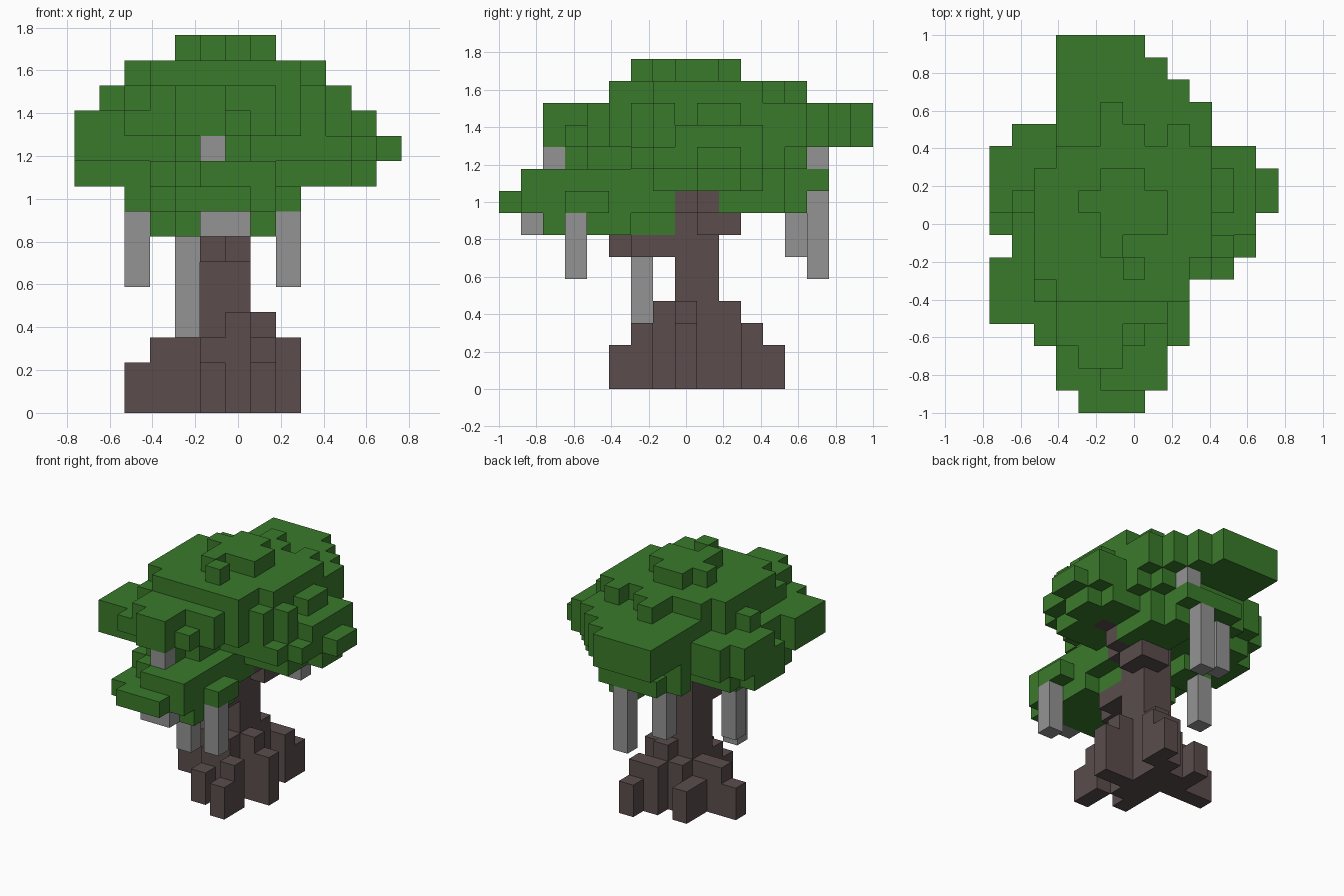
import bpy
import bmesh
from mathutils import Vector

if "Cube" in bpy.data.objects:
    bpy.data.objects.remove(bpy.data.objects["Cube"], do_unlink=True)

UNIT = 2 / 17                       # edge of one block
ORIGIN = Vector((6.5, 8.5, 0))      # grid point at the model's centre


def make_material(name, colour):
    material = bpy.data.materials.new(name)
    material.use_nodes = True
    material.diffuse_color = (*colour, 1)
    shader = material.node_tree.nodes["Principled BSDF"]
    shader.inputs["Base Color"].default_value = (*colour, 1)
    shader.inputs["Roughness"].default_value = 0.9
    return material


def tier(bottom, top, *rectangles):
    """Grid cells covered by (x0, x1, y0, y1) rectangles between two heights."""
    return {(x, y, z)
            for x0, x1, y0, y1 in rectangles
            for x in range(x0, x1)
            for y in range(y0, y1)
            for z in range(bottom, top)}


def column(x, y, bottom, top):
    return tier(bottom, top, (x, x + 1, y, y + 1))


def build_blocks(name, cells, material):
    """Skin a set of grid cells, keeping only the exposed faces."""
    bm = bmesh.new()
    corners = {}

    def corner(point):
        key = tuple(round(value) for value in point)
        if key not in corners:
            corners[key] = bm.verts.new((Vector(key) - ORIGIN) * UNIT)
        return corners[key]

    for cell in sorted(cells):
        for axis in range(3):
            for side in (0, 1):
                neighbour = list(cell)
                neighbour[axis] += 2 * side - 1
                if tuple(neighbour) in cells:
                    continue
                u, v, start = Vector(), Vector(), Vector(cell)
                u[(axis + 1) % 3] = 1
                v[(axis + 2) % 3] = 1
                start[axis] += side
                ring = [start, start + u, start + u + v, start + v]
                if not side:
                    ring.reverse()
                bm.faces.new([corner(point) for point in ring])
    # Merge coplanar squares into large flat faces
    bmesh.ops.dissolve_limit(bm, angle_limit=0.01, verts=bm.verts[:],
                             edges=bm.edges[:])
    mesh = bpy.data.meshes.new(name)
    bm.to_mesh(mesh)
    bm.free()
    mesh.materials.append(material)
    obj = bpy.data.objects.new(name, mesh)
    bpy.context.collection.objects.link(obj)
    return obj


bark = make_material("bark brown", (0.104, 0.073, 0.073))
leaf = make_material("leaf green", (0.042, 0.195, 0.024))
stone = make_material("vine grey", (0.295, 0.295, 0.295))

# Trunk with its spreading roots
trunk = tier(0, 9, (5, 7, 8, 10))
trunk |= tier(0, 4, (6, 7, 7, 8), (7, 8, 8, 9), (6, 7, 10, 11))
trunk |= tier(0, 3, (5, 6, 7, 8), (7, 8, 6, 7), (8, 9, 8, 9), (3, 5, 9, 10),
              (5, 6, 10, 11), (6, 8, 11, 12))
trunk |= tier(0, 2, (5, 6, 6, 7), (7, 8, 5, 6), (2, 3, 9, 10),
              (4, 5, 10, 12), (7, 8, 12, 13))
build_blocks("trunk_and_roots", trunk, bark)

# Branches reaching into the foliage
branches = tier(6, 7, (5, 6, 5, 8), (6, 7, 6, 8))
branches |= tier(7, 8, (7, 8, 9, 10), (6, 8, 10, 11))
branches |= tier(8, 9, (6, 7, 10, 11), (7, 8, 8, 9), (7, 9, 9, 10))
branches |= tier(9, 10, (9, 10, 9, 10), (5, 6, 10, 12))
build_blocks("branches", branches, bark)

# Low foliage lobe at the front
lobe = tier(7, 8, (3, 8, 3, 6), (4, 8, 2, 3), (3, 7, 6, 8))
lobe |= tier(8, 9, (3, 9, 3, 5), (3, 8, 1, 3), (4, 7, 0, 1), (3, 8, 5, 8))
lobe |= tier(9, 10, (3, 8, 3, 7), (4, 8, 2, 3), (5, 8, 1, 2))

# Wide lower canopy
canopy = tier(8, 9, (6, 9, 10, 13), (6, 8, 13, 14), (2, 4, 8, 10))
canopy |= tier(9, 10, (0, 12, 9, 11), (0, 11, 8, 9), (1, 11, 11, 12),
               (3, 11, 7, 8), (4, 9, 12, 13), (3, 8, 13, 14), (4, 8, 14, 15))
canopy |= tier(10, 11, (0, 12, 8, 12), (12, 13, 9, 11), (1, 12, 7, 8),
               (0, 11, 6, 7), (0, 7, 4, 6), (1, 10, 12, 13),
               (4, 6, 3, 4), (3, 9, 13, 14))
canopy |= tier(11, 12, (0, 12, 9, 12), (1, 12, 8, 9), (1, 11, 7, 8),
               (0, 10, 6, 7), (0, 9, 5, 6), (0, 8, 4, 5), (1, 10, 12, 13),
               (2, 7, 3, 4))

# Overhangs at the back and front
canopy |= tier(11, 13, (3, 10, 12, 14), (3, 9, 14, 15), (3, 8, 15, 16),
               (3, 7, 16, 17), (3, 6, 3, 4), (4, 6, 2, 3))

# Stepped crown
canopy |= tier(12, 13, (2, 10, 6, 11), (3, 10, 11, 12), (1, 2, 9, 10),
               (10, 11, 9, 11), (10, 11, 7, 8), (2, 9, 5, 6), (3, 8, 4, 5))
canopy |= tier(13, 14, (2, 10, 7, 11), (3, 9, 5, 7), (2, 3, 6, 7),
               (3, 10, 11, 12), (5, 7, 12, 13), (8, 9, 12, 13),
               (5, 6, 13, 14))
canopy |= tier(14, 15, (5, 7, 8, 11), (4, 8, 9, 10), (7, 8, 8, 9),
               (5, 6, 7, 8), (6, 7, 6, 7))
build_blocks("foliage", (lobe | canopy) - trunk - branches, leaf)

# Hanging vines
vines = tier(7, 8, (5, 7, 1, 2))
for x, y, bottom, top in ((8, 3, 5, 8), (2, 9, 5, 8), (4, 6, 3, 7),
                          (4, 13, 6, 9), (6, 14, 5, 9), (7, 14, 10, 11),
                          (5, 2, 10, 11)):
    vines |= column(x, y, bottom, top)
build_blocks("hanging_vines", vines, stone)
